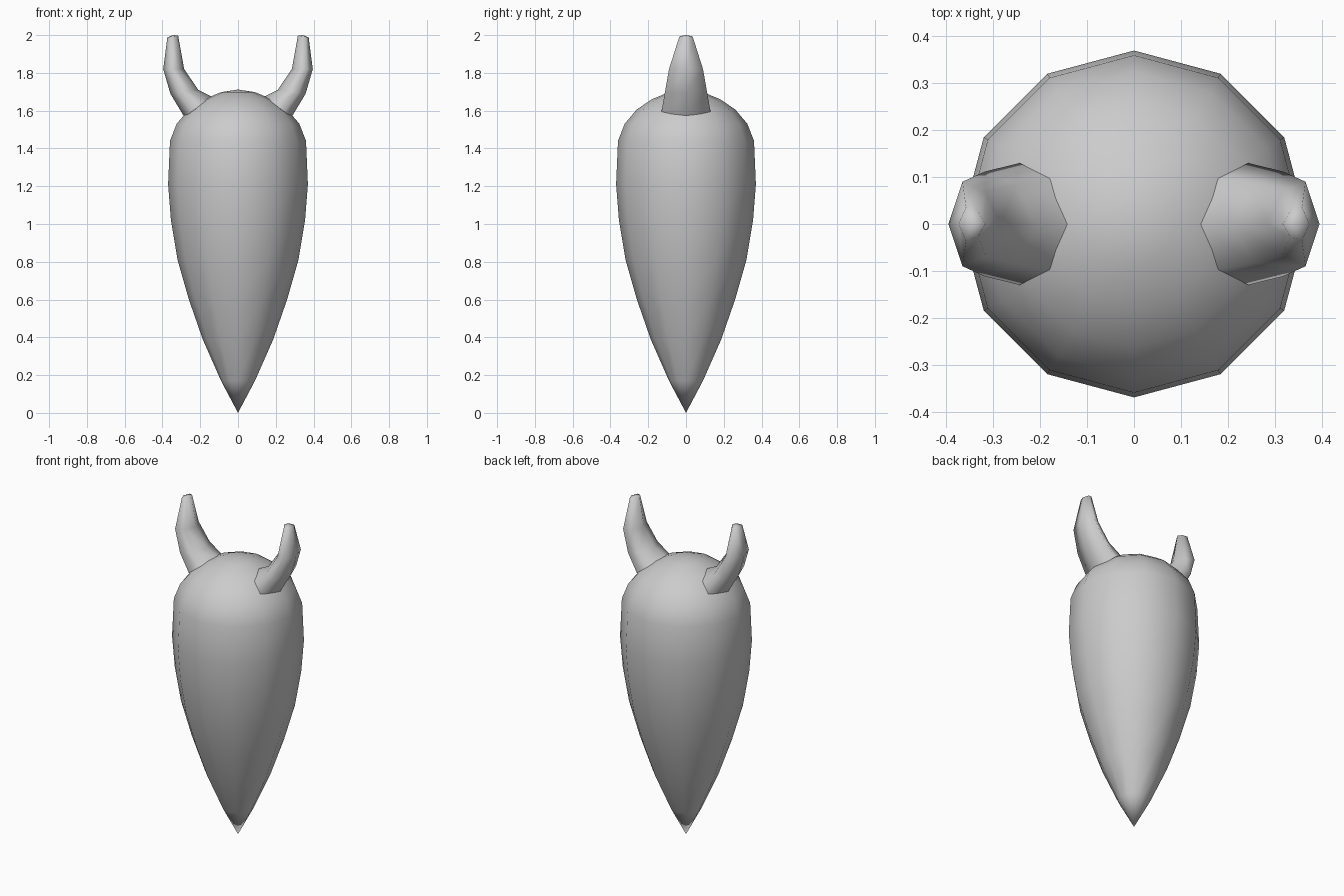
import bpy, bmesh
from math import sin, cos, tau

if "Cube" in bpy.data.objects:
    bpy.data.objects.remove(bpy.data.objects["Cube"])


def make_object(name, bm):
    bmesh.ops.recalc_face_normals(bm, faces=bm.faces)
    mesh = bpy.data.meshes.new(name)
    bm.to_mesh(mesh)
    bm.free()
    for p in mesh.polygons:
        p.use_smooth = True
    ob = bpy.data.objects.new(name, mesh)
    bpy.context.collection.objects.link(ob)
    return ob


def bridge(bm, rings):
    for a, b in zip(rings, rings[1:]):
        n = len(a)
        for i in range(n):
            j = (i + 1) % n
            bm.faces.new((a[i], a[j], b[j], b[i]))


def cap(bm, ring, tip):
    v = bm.verts.new(tip)
    for i in range(len(ring)):
        bm.faces.new((ring[i], ring[(i + 1) % len(ring)], v))


# Tapered twelve-sided body with a domed top
profile = [(0.09, 0.17), (0.187, 0.39), (0.26, 0.60), (0.32, 0.81),
           (0.355, 1.02), (0.37, 1.21), (0.36, 1.44), (0.325, 1.53),
           (0.262, 1.605), (0.182, 1.66), (0.09, 1.698)]
bm = bmesh.new()
rings = [[bm.verts.new((r * cos(tau * i / 12), r * sin(tau * i / 12), z))
          for i in range(12)] for r, z in profile]
bridge(bm, rings)
cap(bm, rings[0], (0, 0, 0))
cap(bm, rings[-1], (0, 0, 1.712))
make_object("body", bm)

# Curved six-sided horns: outer x, z, inner x, z, half width
sections = [(0.283, 1.565, 0.14, 1.675, 0.13),
            (0.358, 1.69, 0.21, 1.71, 0.112),
            (0.396, 1.82, 0.285, 1.82, 0.09),
            (0.374, 1.988, 0.317, 1.998, 0.036)]
# Position across the section (0 outer, 1 inner) and share of half width
outline = [(0, 0), (0.27, 1), (0.72, 0.75), (1, 0), (0.72, -0.75), (0.27, -1)]
bm = bmesh.new()
rings = [[bm.verts.new((xo + (xi - xo) * t, w * s, zo + (zi - zo) * t))
          for t, s in outline] for xo, zo, xi, zi, w in sections]
bridge(bm, rings)
cap(bm, rings[-1], (0.345, 0, 2.0))
horns = make_object("horns", bm)
horns.modifiers.new("mirror", 'MIRROR').use_mirror_merge = False
